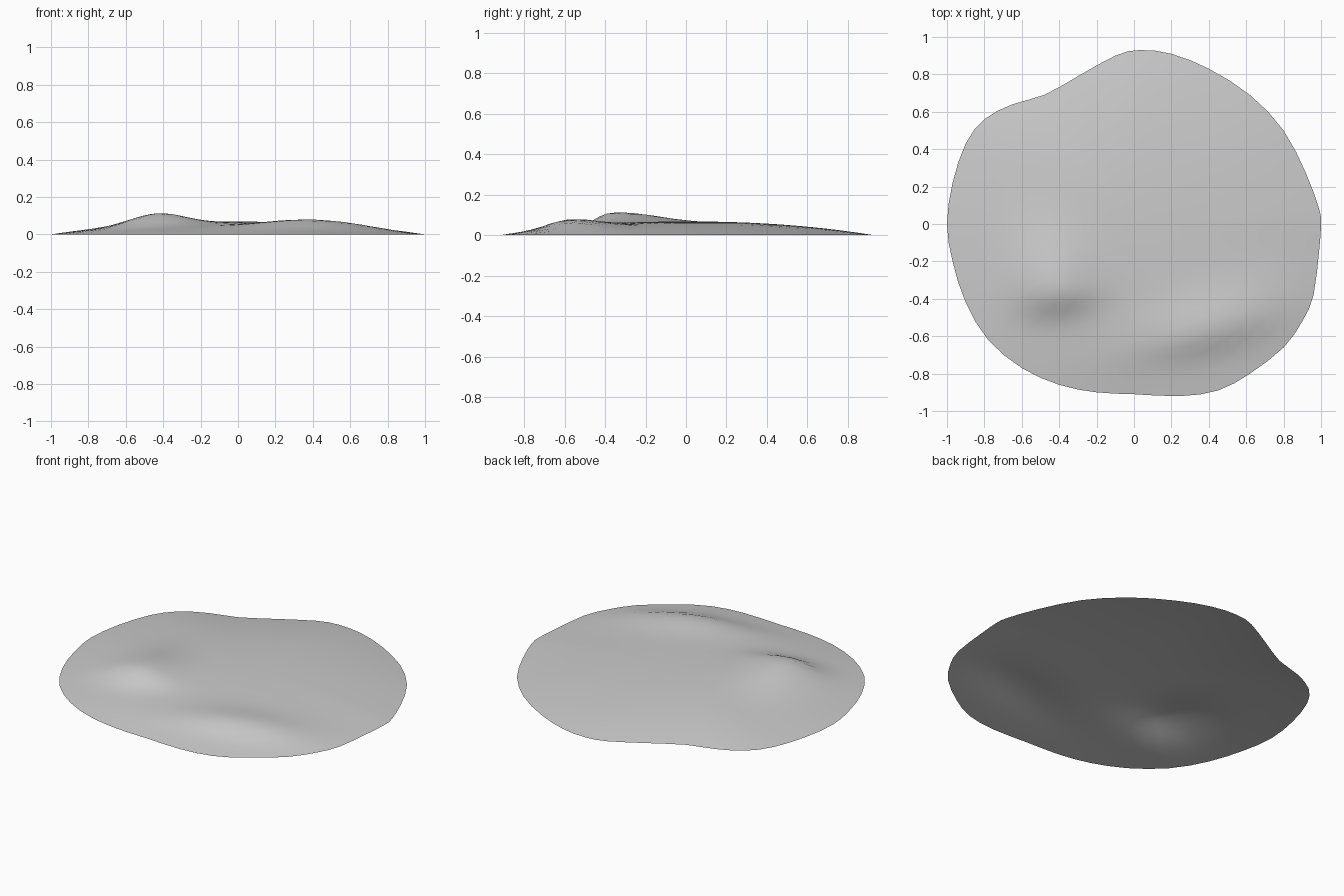
import bpy, bmesh, math
from mathutils import Vector

cube = bpy.data.objects.get("Cube")
if cube:
    bpy.data.objects.remove(cube)

RINGS, STEPS = 18, 2

# Irregular shoreline of the mound, clockwise from the left side
OUTLINE = [(1, 0), (.99, -.14), (.96, -.38), (.9, -.52), (.8, -.66), (.62, -.8),
           (.45, -.89), (.25, -.92), (0, -.91), (-.2, -.9), (-.4, -.86), (-.6, -.77),
           (-.78, -.62), (-.9, -.42), (-.97, -.2), (-1, 0), (-.97, .22), (-.9, .43),
           (-.8, .56), (-.65, .64), (-.48, .69), (-.3, .79), (-.1, .9), (.03, .93),
           (.2, .91), (.4, .83), (.62, .69), (.8, .5), (.92, .27), (.99, .08)]


def smooth_loop(points, steps):
    """Closed Catmull-Rom curve through the points."""
    pts = [Vector(p) for p in points]
    n, out = len(pts), []
    for i in range(n):
        a, b, c, d = (pts[(i + k) % n] for k in (-1, 0, 1, 2))
        for s in range(steps):
            t = s / steps
            out.append(b + (c - a) * t / 2 + (a - b * 2.5 + c * 2 - d / 2) * t ** 2
                       + ((b - c) * 3 + d - a) * t ** 3 / 2)
    return out


def bump(p, centre, angle, length, front, back, height):
    """Ridge with a steeper front slope and a gentler back slope."""
    d = p - Vector(centre)
    along = d.x * math.cos(angle) + d.y * math.sin(angle)
    across = d.y * math.cos(angle) - d.x * math.sin(angle)
    width = back if across > 0 else front
    return height * math.exp(-(along / length) ** 2 - (across / width) ** 2)


def surface(p, t):
    """Low dome with a tall knoll and a long low ridge; t is 1 at the rim."""
    dome = 0.068 * (1 - t ** 2.2)
    knoll = bump(p, (-.43, -.37), .15, .21, .11, .32, .064)
    ridge = bump(p, (.43, -.57), .24, .4, .11, .18, .042)
    return Vector((p.x, p.y, dome + (knoll + ridge) * (1 - t ** 8)))


# Thin open shell built from concentric rings
bm = bmesh.new()
rim = smooth_loop(OUTLINE, STEPS)
count = len(rim)
centre = bm.verts.new(surface(Vector((0, 0)), 0))
rings = []
for r in range(1, RINGS + 1):
    t = r / RINGS
    rings.append([bm.verts.new(surface(p * t, t)) for p in rim])
for i in range(count):
    j = (i + 1) % count
    bm.faces.new((centre, rings[0][j], rings[0][i]))
    for inner, outer in zip(rings, rings[1:]):
        bm.faces.new((inner[i], inner[j], outer[j], outer[i]))
for f in bm.faces:
    f.normal_update()
    if f.normal.z < 0:
        f.normal_flip()
    f.smooth = True
mesh = bpy.data.meshes.new("ground_mound")
bm.to_mesh(mesh)
bm.free()
mound = bpy.data.objects.new("ground_mound", mesh)
bpy.context.collection.objects.link(mound)

# Plain grey surface
grey = bpy.data.materials.new("light_grey")
grey.use_nodes = True
colour = (0.6, 0.6, 0.6, 1)
grey.diffuse_color = colour
grey.node_tree.nodes["Principled BSDF"].inputs["Base Color"].default_value = colour
mesh.materials.append(grey)
